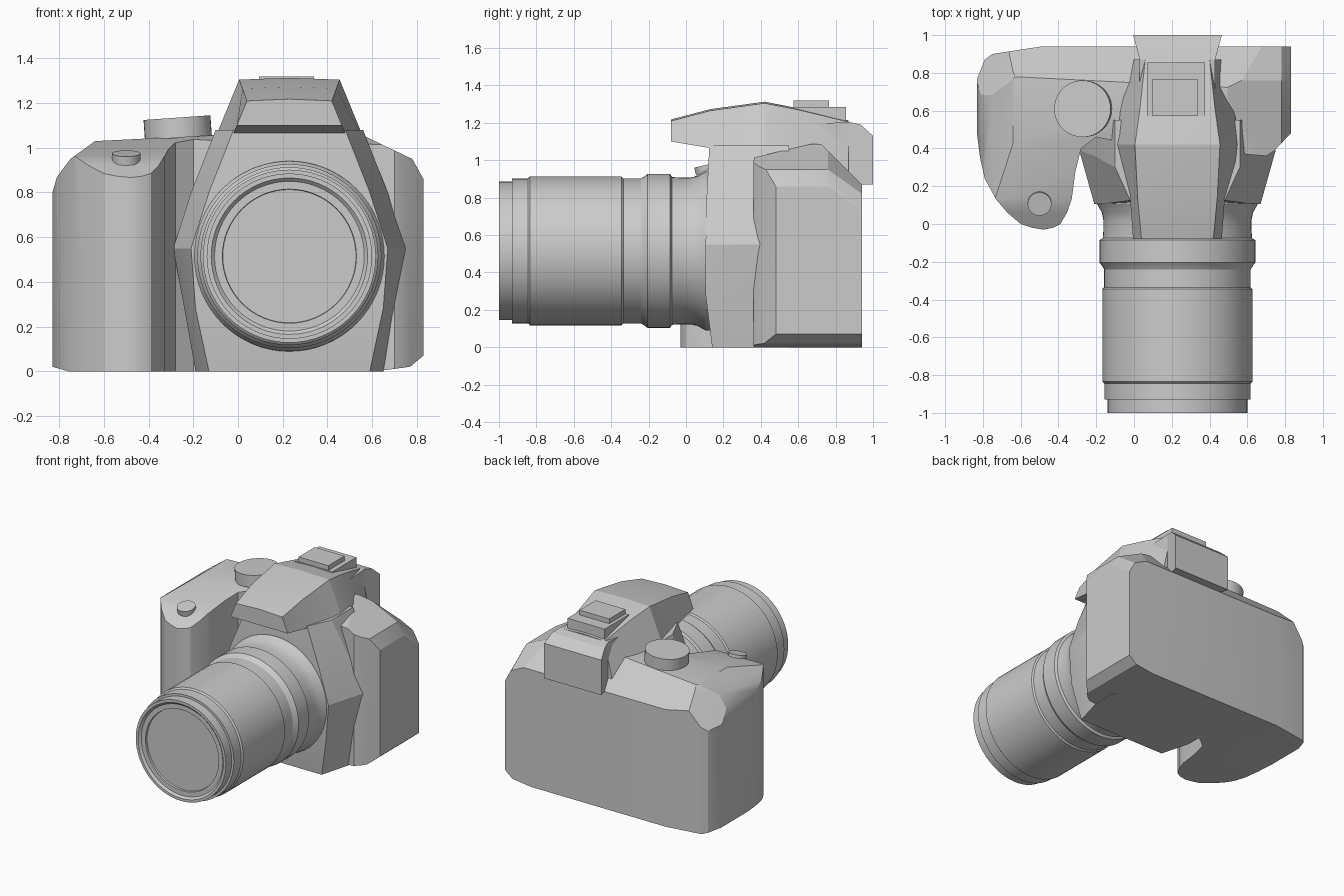
import bpy, bmesh, math
from mathutils import Vector

CX, CZ = 0.23, 0.515   # lens axis


def finish(bm, name, angle=25):
    bmesh.ops.recalc_face_normals(bm, faces=bm.faces)
    me = bpy.data.meshes.new(name)
    bm.to_mesh(me)
    bm.free()
    ob = bpy.data.objects.new(name, me)
    bpy.context.collection.objects.link(ob)
    bpy.ops.object.select_all(action='DESELECT')
    ob.select_set(True)
    bpy.context.view_layer.objects.active = ob
    bpy.ops.object.shade_smooth_by_angle(angle=math.radians(angle))
    return ob


def loft(rings, bm=None):
    bm = bm or bmesh.new()
    rows = [[bm.verts.new(p) for p in r] for r in rings]
    n = len(rows[0])
    for a, b in zip(rows, rows[1:]):
        for i in range(n):
            j = (i + 1) % n
            bm.faces.new((a[i], a[j], b[j], b[i]))
    bm.faces.new(rows[0])
    bm.faces.new(rows[-1])
    return bm


def carve(bm, point, normal):
    geom = bm.verts[:] + bm.edges[:] + bm.faces[:]
    bmesh.ops.bisect_plane(bm, geom=geom, plane_co=point,
                           plane_no=Vector(normal).normalized(), clear_outer=True)
    rim = [e for e in bm.edges if e.is_boundary]
    if rim:
        bmesh.ops.holes_fill(bm, edges=rim, sides=0)


def box(name, x0, x1, y0, y1, z0, z1):
    ring = lambda z: [(x0, y0, z), (x1, y0, z), (x1, y1, z), (x0, y1, z)]
    return finish(loft([ring(z0), ring(z1)]), name)


def disc(name, loc, r, h, rot):
    ring = lambda z: [(r * math.cos(t * math.tau / 40), r * math.sin(t * math.tau / 40), z)
                      for t in range(40)]
    ob = finish(loft([ring(-h / 2), ring(h / 2)]), name)
    ob.location, ob.rotation_euler = loc, rot


# Body with grip: plan outline extruded up, then planed to shape
plan = [(0.83, 0.94), (-0.49, 0.94), (-0.75, 0.9), (-0.79, 0.87), (-0.83, 0.77),
        (-0.83, 0.47), (-0.815, 0.35), (-0.79, 0.24), (-0.73, 0.13), (-0.67, 0.06),
        (-0.6, 0.0), (-0.54, -0.02), (-0.48, -0.03), (-0.43, -0.02), (-0.39, 0.0),
        (-0.355, 0.06), (-0.33, 0.13), (-0.31, 0.28), (-0.28, 0.4), (-0.2, 0.46),
        (0.0, 0.42), (0.70, 0.36), (0.74, 0.385), (0.83, 0.48)]
body = loft([[(x, y, z) for x, y in plan] for z in (0, 1.3)])
planes = [
    ((-0.64, 0, 1.03), (-0.05, 0, 1)),          # top deck
    ((0, 0.45, 1.035), (0, -0.235, 1)),         # grip top slope
    ((0, 0.1, 0.945), (0, -0.6, 1)),            # grip front rounding
    ((-0.64, 0, 1.03), (-0.08, 0, 0.11)),       # left shoulder
    ((-0.75, 0, 0.95), (-0.08, 0, 0.06)),
    ((-0.81, 0, 0.87), (-0.07, 0, 0.02)),
    ((0.78, 0, 0.95), (0.11, 0, 0.23)),         # right shoulder
    ((0.83, 0, 0.86), (0.09, 0, 0.05)),
    ((0, 0.76, 1.05), (0, 1, 1)),               # rear slope and its corners
    ((0.78, 0.76, 0.95), (0.48, 0.72, 1)),
    ((0.83, 0.76, 0.86), (1.62, 0.65, 0.9)),
    ((-0.75, 0.76, 0.96), (-0.7, 0.72, 1)),
    ((-0.83, 0.76, 0.79), (-1.3, 0.72, 1)),
    ((0.83, 0, 0.07), (0.05, 0, -0.06)),        # bottom edges
    ((0.77, 0, 0.02), (0.02, 0, -0.15)),
    ((-0.83, 0, 0.02), (-0.02, 0, -0.07)),
]
for p, n in planes:
    carve(body, p, n)
finish(body, "body_and_grip", 22)

# Lens housing: z, front half width, front y, rear half width, rear y
housing = [(0, 0.36, 0.14, 0.42, 0.36), (0.28, 0.42, 0.105, 0.47, 0.38),
           (0.55, 0.44, 0.105, 0.52, 0.39), (0.8, 0.36, 0.11, 0.44, 0.36),
           (1.08, 0.25, 0.125, 0.33, 0.3)]
finish(loft([[(CX - f, yf, z), (CX + f, yf, z), (CX + r, yr, z),
              (CX + r, 0.55, z), (CX - r, 0.55, z), (CX - r, yr, z)]
             for z, f, yf, r, yr in housing]), "lens_housing", 15)

# Prism hump with flash overhang: y, top z, top half width, bottom z, bottom half width
hump = [(-0.08, 1.21, 0.19, 1.10, 0.235), (0.13, 1.265, 0.21, 1.065, 0.25),
        (0.42, 1.305, 0.225, 1.0, 0.35), (0.6, 1.27, 0.2, 1.0, 0.33),
        (0.87, 1.205, 0.17, 0.9, 0.24)]
finish(loft([[(CX - wb, y, zb), (CX - wt, y, zt), (CX, y, zt + 0.008),
              (CX + wt, y, zt), (CX + wb, y, zb)]
             for y, zt, wt, zb, wb in hump]), "prism_and_flash", 15)

# Viewfinder block at the back
finder = [(0.62, 1.19, 0.2), (0.87, 1.205, 0.2), (0.935, 1.19, 0.217), (1.0, 1.13, 0.235)]
finish(loft([[(CX - w, y, 0.87), (CX - w, y, zt), (CX + w, y, zt), (CX + w, y, 0.87)]
             for y, zt, w in finder]), "viewfinder", 10)

# Accessory shoe
box("shoe_base", CX - 0.16, CX + 0.145, 0.57, 0.855, 1.19, 1.285)
box("shoe_plate", 0.095, 0.34, 0.575, 0.765, 1.27, 1.32)

# Lens: y and radius, turned about the lens axis
profile = [(0.2, 0.43), (0.105, 0.425), (0.06, 0.4), (0.02, 0.392), (-0.03, 0.392),
           (-0.075, 0.395), (-0.085, 0.412), (-0.205, 0.412), (-0.22, 0.4), (-0.24, 0.388),
           (-0.335, 0.388), (-0.345, 0.398), (-0.835, 0.398), (-0.845, 0.387),
           (-0.93, 0.387), (-0.93, 0.37), (-1.0, 0.37), (-1.0, 0.35), (-0.985, 0.335),
           (-0.985, 0.3), (-0.97, 0.298)]
finish(loft([[(CX + r * math.cos(t * math.tau / 64), y, CZ + r * math.sin(t * math.tau / 64))
              for t in range(64)] for y, r in profile]), "lens")

# Controls on the top
disc("mode_dial", (-0.27, 0.61, 1.09), 0.15, 0.09, (0, math.radians(-4), 0))
disc("shutter_button", (-0.5, 0.11, 0.955), 0.063, 0.04, (math.radians(13), 0, 0))
